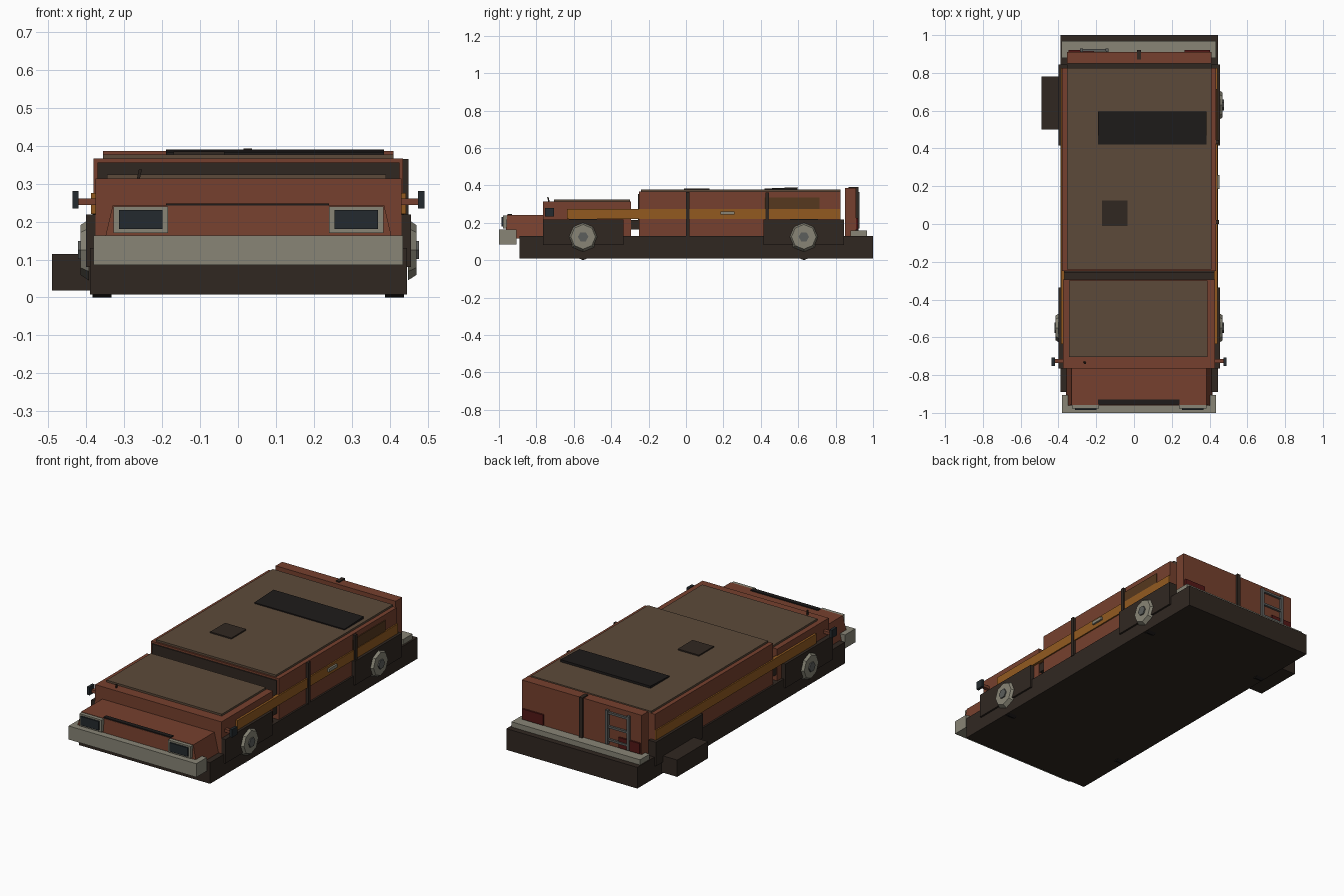
import bpy, bmesh, math
from mathutils import Matrix

if "Cube" in bpy.data.objects:
    bpy.data.objects.remove(bpy.data.objects["Cube"])


def mat(name, r, g, b):
    lin = [((c / 255 + 0.055) / 1.055) ** 2.4 for c in (r, g, b)]
    m = bpy.data.materials.new(name)
    m.diffuse_color = (*lin, 1)
    m.use_nodes = True
    m.node_tree.nodes["Principled BSDF"].inputs["Base Color"].default_value = m.diffuse_color
    return m


RED = mat("rust_red", 118, 64, 46)
DARK = mat("dark_trim", 48, 39, 33)
BROWN = mat("brown_panel", 92, 74, 58)
ORANGE = mat("orange_stripe", 146, 90, 32)
GREY = mat("warm_grey", 136, 133, 118)
BLACK = mat("black", 30, 27, 26)
GLASS = mat("glass", 36, 42, 46)
LAMP = mat("tail_red", 84, 24, 22)
WINDOW = mat("side_window", 86, 56, 30)
STEEL = mat("steel", 92, 94, 92)


def finish(name, bm, m):
    me = bpy.data.meshes.new(name)
    bmesh.ops.recalc_face_normals(bm, faces=bm.faces)
    bm.to_mesh(me)
    bm.free()
    me.materials.append(m)
    ob = bpy.data.objects.new(name, me)
    bpy.context.collection.objects.link(ob)
    return ob


def box(name, x, y, z, m, inset=(0, 0)):
    """Box from ranges; inset narrows the top face in x and y."""
    bm = bmesh.new()
    bmesh.ops.create_cube(bm, size=1)
    for v in bm.verts:
        top = v.co.z > 0
        sx, sy = v.co.x * 2, v.co.y * 2
        v.co.x = (x[0] + x[1]) / 2 + sx * ((x[1] - x[0]) / 2 - (inset[0] if top else 0))
        v.co.y = (y[0] + y[1]) / 2 + sy * ((y[1] - y[0]) / 2 - (inset[1] if top else 0))
        v.co.z = z[1] if top else z[0]
    return finish(name, bm, m)


def disc(name, x0, x1, y, z, r0, r1, sides, m):
    """Cylinder or cone along x, radius r0 at x0 and r1 at x1."""
    bm = bmesh.new()
    bmesh.ops.create_cone(bm, cap_ends=True, segments=sides, radius1=r0, radius2=r1, depth=x1 - x0)
    bm.transform(Matrix.Translation(((x0 + x1) / 2, y, z)) @ Matrix.Rotation(math.pi / 2, 4, 'Y'))
    return finish(name, bm, m)


CX = 0.0275  # centre line of the body


def mirrored(x, side):
    """Range given outwards from the centre line, on side +1 or -1."""
    return tuple(sorted((CX + side * x[0], CX + side * x[1])))


# Chassis
box("chassis", (-0.39, 0.445), (-0.89, 1.0), (0.008, 0.13), DARK)

# Cabin with roof panel and windscreen
box("cabin", (-0.38, 0.435), (-0.25, 0.825), (0.125, 0.366), RED)
box("roof_panel", (-0.355, 0.41), (-0.24, 0.825), (0.36, 0.377), BROWN)
box("windscreen", (-0.37, 0.425), (-0.256, -0.245), (0.21, 0.355), DARK)
box("firewall", (-0.37, 0.425), (-0.30, -0.245), (0.165, 0.215), DARK)

# Roof fittings
vent = box("roof_vent", (-0.19, 0.385), (0.42, 0.595), (0.37, 0.383), BLACK)
for v in vent.data.vertices:
    if v.co.z > 0.38 and v.co.y > 0.5:
        v.co.z = 0.39
box("roof_hatch", (-0.17, -0.035), (-0.01, 0.125), (0.37, 0.384), DARK)

# Front deck and sloping nose
box("front_deck", (-0.375, 0.43), (-0.765, -0.295), (0.125, 0.313), RED)
box("front_deck_panel", (-0.345, 0.39), (-0.705, -0.30), (0.305, 0.324), BROWN)
box("nose", (-0.36, 0.415), (-0.965, -0.75), (0.115, 0.242), RED, (0.03, 0.008))
box("nose_grille", (-0.19, 0.24), (-0.955, -0.93), (0.235, 0.248), BLACK)
antenna = box("antenna", (-0.268, -0.26), (-0.734, -0.727), (0.305, 0.337), DARK)
for v in antenna.data.vertices:
    if v.co.z > 0.32:
        v.co.x += 0.007
        v.co.y -= 0.008

# Bumpers
box("front_bumper", (-0.38, 0.435), (-1.0, -0.905), (0.085, 0.163), GREY)
box("rear_bumper", (-0.385, 0.435), (0.88, 0.968), (0.125, 0.16), GREY)

# Rear panel, centre post and ladder
box("rear_panel", (-0.355, 0.41), (0.85, 0.91), (0.13, 0.386), RED)
box("rear_post", (0.015, 0.037), (0.87, 0.922), (0.16, 0.392), DARK)
for i, x in enumerate((-0.285, -0.15)):
    box(f"ladder_rail_{i}", (x, x + 0.016), (0.912, 0.928), (0.17, 0.365), STEEL)
for i, z in enumerate((0.19, 0.265, 0.345)):
    box(f"ladder_rung_{i}", (-0.285, -0.134), (0.914, 0.926), (z, z + 0.012), STEEL)
    for j, x in enumerate((-0.283, -0.148)):
        box(f"ladder_mount_{i}_{j}", (x, x + 0.012), (0.905, 0.915), (z, z + 0.012), STEEL)

for s, side in ((1, "right"), (-1, "left")):
    # Headlights and tail lights
    box(f"headlight_frame_{side}", mirrored((0.212, 0.355), s), (-0.978, -0.94), (0.17, 0.24), GREY)
    box(f"headlight_lens_{side}", mirrored((0.226, 0.341), s), (-0.986, -0.97), (0.18, 0.231), GLASS)
    box(f"tail_light_{side}", mirrored((0.24, 0.375), s), (0.905, 0.92), (0.165, 0.225), LAMP)
    # Wing mirrors
    box(f"mirror_arm_{side}", mirrored((0.395, 0.45), s), (-0.735, -0.715), (0.243, 0.26), RED)
    box(f"mirror_{side}", mirrored((0.447, 0.463), s), (-0.753, -0.706), (0.234, 0.28), GLASS)
    # Side stripe
    box(f"side_stripe_{side}", mirrored((0.395, 0.415), s), (-0.635, 0.825), (0.22, 0.275), ORANGE)
    # Wheel arches, tyres and hub caps
    for y, a0, a1, end in ((-0.55, -0.765, -0.335, "front"), (0.63, 0.415, 0.845, "rear")):
        box(f"wheel_arch_{end}_{side}", mirrored((0.38, 0.428), s), (a0, a1), (0.08, 0.218), DARK)
        t = mirrored((0.36, 0.41), s)
        disc(f"tyre_{end}_{side}", *t, y, 0.125, 0.125, 0.125, 8, BLACK)
        if (end, side) == ("rear", "left"):
            continue  # this wheel is covered by the side box
        h = mirrored((0.42, 0.442), s)
        r = (0.08, 0.066) if s > 0 else (0.066, 0.08)
        disc(f"hub_cap_{end}_{side}", *h, y, 0.125, *r, 8, GREY)
        disc(f"hub_centre_{end}_{side}", *mirrored((0.44, 0.449), s), y, 0.125, 0.028, 0.028, 6, STEEL)

# Box on the left rear side
box("side_box", (-0.49, -0.385), (0.5, 0.78), (0.018, 0.115), DARK)

# Right-hand door trim, handle and rear window
box("door_post_front", (0.43, 0.449), (0.0, 0.02), (0.125, 0.365), DARK)
box("door_post_rear", (0.43, 0.449), (0.425, 0.445), (0.215, 0.362), DARK)
box("door_handle", (0.438, 0.453), (0.185, 0.26), (0.243, 0.261), GREY)
box("side_window", (0.43, 0.44), (0.42, 0.715), (0.275, 0.336), WINDOW)
